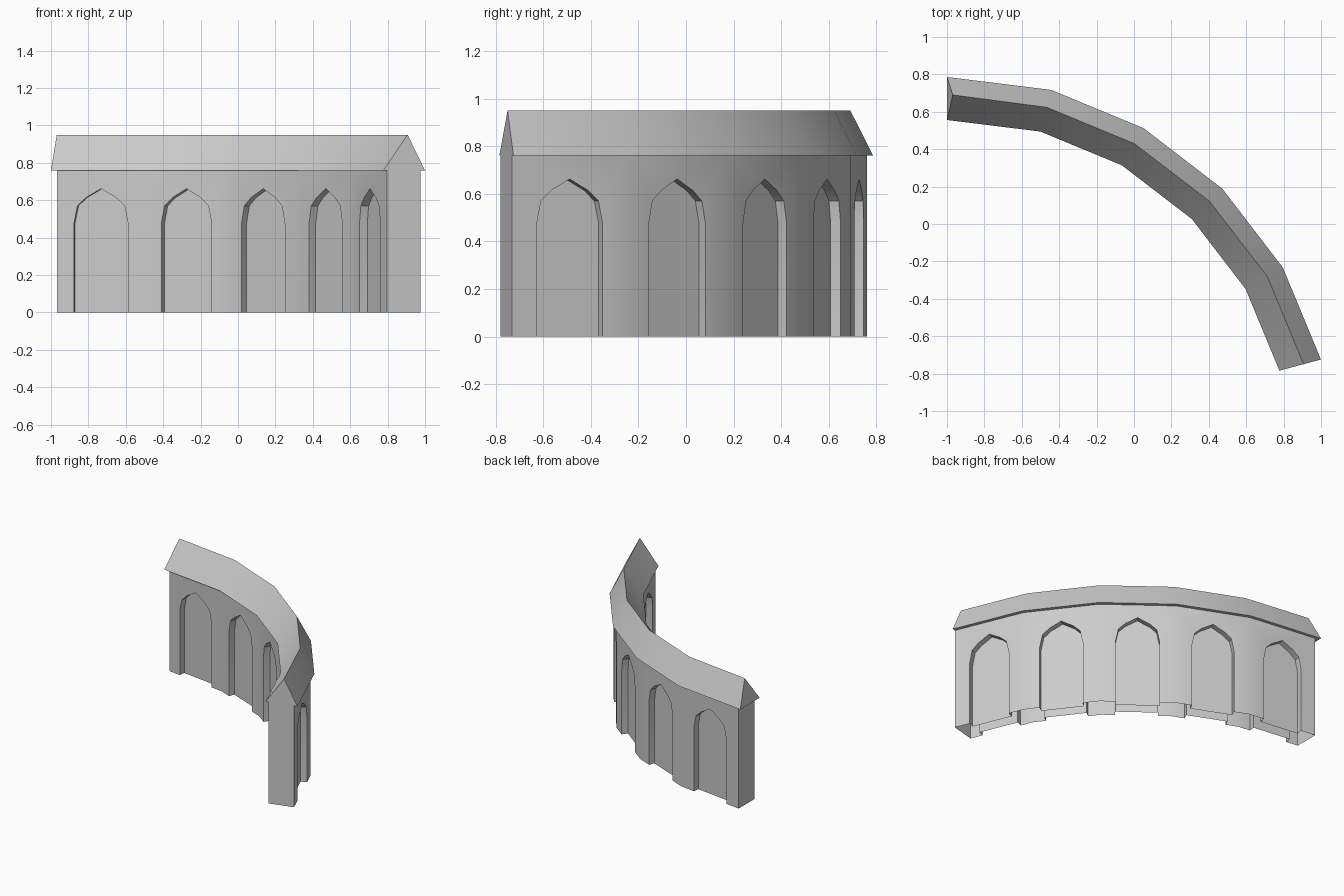
import bpy, bmesh, math
from mathutils import Vector

if "Cube" in bpy.data.objects:
    bpy.data.objects.remove(bpy.data.objects["Cube"])

CX, CY = -0.969, -1.252          # centre of the curved plan
SEGS, STEP = 5, math.radians(15)
WALL_IN, WALL_OUT, WALL_TOP = 1.828, 2.013, 0.76
EAVE_IN, RIDGE, EAVE_OUT, RIDGE_Z = 1.808, 1.942, 2.038, 0.95
NICHE_DEPTH, OVERHANG = 0.045, 0.031
# left half of the pointed arch: (fraction of half width, height)
ARCH = [(1, 0), (1, 0.475), (0.87, 0.57), (0.55, 0.615), (0.31, 0.635)]

stone = bpy.data.materials.new("grey stone")
stone.diffuse_color = (0.6, 0.6, 0.6, 1)
stone.use_nodes = True
stone.node_tree.nodes["Principled BSDF"].inputs["Base Color"].default_value = stone.diffuse_color


def polar(r, a, z, along=0.0):
    """Point on the curved plan, optionally shifted along the tangent."""
    return Vector((CX + r * math.sin(a) + along * math.cos(a),
                   CY + r * math.cos(a) - along * math.sin(a), z))


def face(bm, pts):
    return bm.faces.new([bm.verts.new(p) for p in pts])


def finish(bm, name):
    bmesh.ops.remove_doubles(bm, verts=bm.verts, dist=0.0005)
    bmesh.ops.recalc_face_normals(bm, faces=bm.faces)
    me = bpy.data.meshes.new(name)
    bm.to_mesh(me)
    bm.free()
    me.materials.append(stone)
    ob = bpy.data.objects.new(name, me)
    bpy.context.collection.objects.link(ob)
    bpy.ops.object.select_all(action='DESELECT')
    ob.select_set(True)
    bpy.context.view_layer.objects.active = ob
    bpy.ops.object.shade_smooth_by_angle(angle=math.radians(30))
    return ob


def wall_side(bm, r, half, inward):
    """One skin of the wall, with an arched niche in every straight bay."""
    arch = [(-f * half, z) for f, z in ARCH] + [(0, 0.662)]
    arch += [(f * half, z) for f, z in reversed(ARCH)]
    for i in range(SEGS):
        mid = (i + 0.5) * STEP
        rc = r * math.cos(STEP / 2)
        e = r * math.sin(STEP / 2)
        front = [polar(rc, mid, z, u) for u, z in arch]
        back = [polar(rc + inward * NICHE_DEPTH, mid, z, u) for u, z in arch]
        # wall around the arch
        face(bm, [polar(rc, mid, 0, -e)] + front +
             [polar(rc, mid, z, u) for u, z in ((e, 0), (e, WALL_TOP), (-e, WALL_TOP))])
        # reveals and back panel
        for k in range(len(arch) - 1):
            face(bm, [front[k], front[k + 1], back[k + 1], back[k]])
        face(bm, back)


# hollow curved wall, open underneath
bm = bmesh.new()
wall_side(bm, WALL_IN, 0.146, 1)
wall_side(bm, WALL_OUT, 0.150, -1)
for a in (0, SEGS * STEP):
    face(bm, [polar(WALL_IN, a, 0), polar(WALL_OUT, a, 0),
              polar(WALL_OUT, a, WALL_TOP), polar(WALL_IN, a, WALL_TOP)])
finish(bm, "arcaded_wall")

# pitched roof with its ridge off centre; eaves overhang one end only
bm = bmesh.new()
rings = []
for i in range(SEGS + 1):
    a = i * STEP
    over = -OVERHANG if i == 0 else 0
    rings.append([polar(EAVE_IN, a, WALL_TOP, over), polar(RIDGE, a, RIDGE_Z),
                  polar(EAVE_OUT, a, WALL_TOP, over)])
for p, q in zip(rings, rings[1:]):
    for k in range(3):
        m = (k + 1) % 3
        face(bm, [p[k], p[m], q[m], q[k]])
face(bm, rings[0])
face(bm, rings[-1])
finish(bm, "roof")
